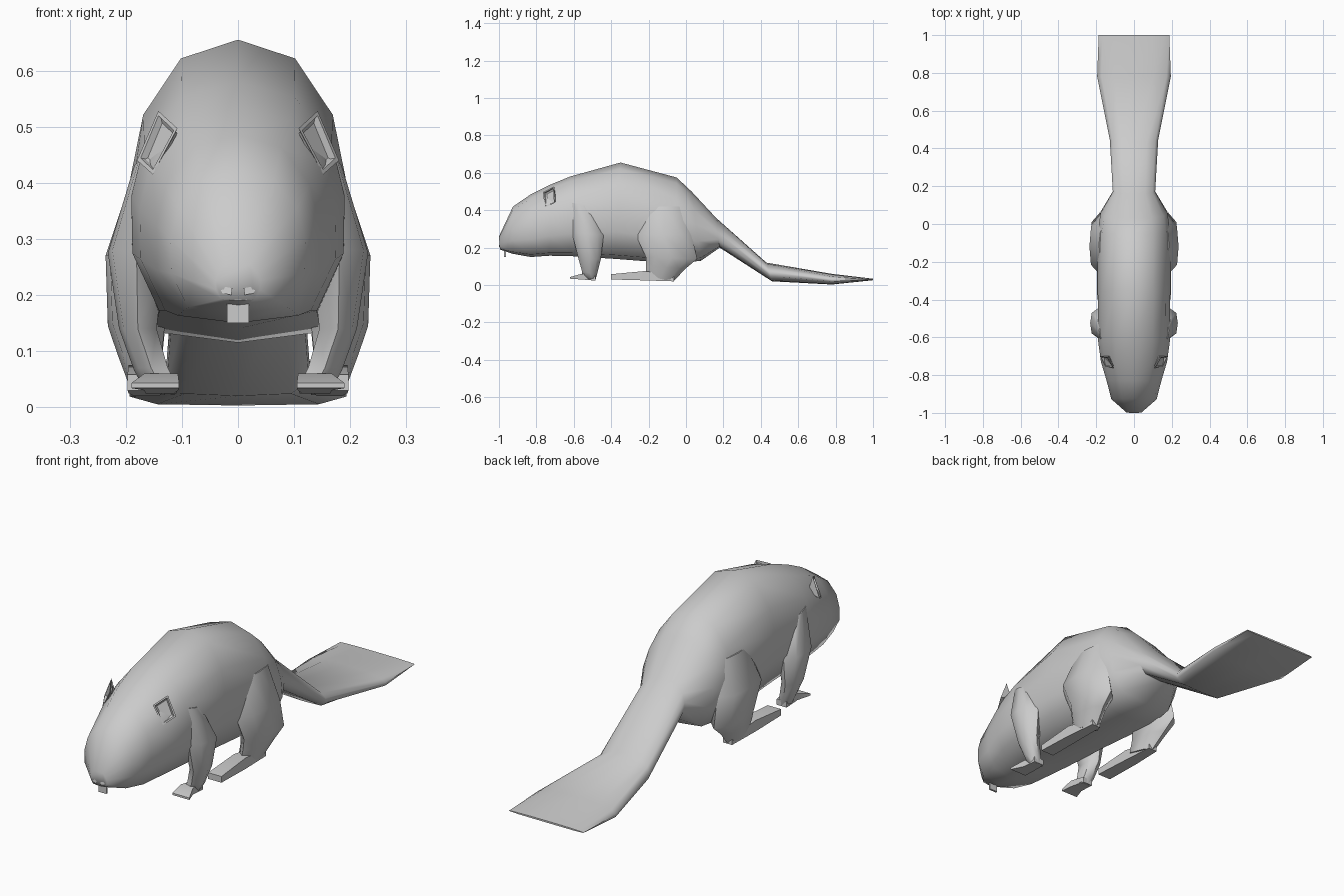
import bpy, bmesh, math
from mathutils import Vector

if "Cube" in bpy.data.objects:
    bpy.data.objects.remove(bpy.data.objects["Cube"])

grey = bpy.data.materials.new("fur grey")
grey.diffuse_color = (0.6, 0.6, 0.6, 1)
grey.use_nodes = True
grey.node_tree.nodes["Principled BSDF"].inputs["Base Color"].default_value = grey.diffuse_color


def finish(name, bm, angle=60):
    bmesh.ops.recalc_face_normals(bm, faces=bm.faces)
    me = bpy.data.meshes.new(name)
    bm.to_mesh(me)
    bm.free()
    me.materials.append(grey)
    ob = bpy.data.objects.new(name, me)
    bpy.context.collection.objects.link(ob)
    bpy.ops.object.select_all(action='DESELECT')
    ob.select_set(True)
    bpy.context.view_layer.objects.active = ob
    bpy.ops.object.shade_smooth_by_angle(angle=math.radians(angle))
    return ob


def loft(name, rings, angle=60):
    """Skin a list of equal-length point rings and cap both ends."""
    bm = bmesh.new()
    rows = [[bm.verts.new(p) for p in r] for r in rings]
    n = len(rows[0])
    for a, b in zip(rows, rows[1:]):
        for i in range(n):
            j = (i + 1) % n
            bm.faces.new((a[i], a[j], b[j], b[i]))
    bm.faces.new(rows[0])
    bm.faces.new(rows[-1])
    return finish(name, bm, angle)


# Body and tail: half cross-section as (width share, height share)
HALF = [(0, 1), (.53, .935), (.88, .74), (1, .52), (.99, .28), (.74, .04), (0, 0)]
SECTION = HALF + [(-x, z) for x, z in HALF[-2:0:-1]]
# (top y, top z, bottom y, bottom z, half width)
STATIONS = [
    (-1.0, .26, -.995, .19, .04),
    (-.925, .42, -.93, .168, .12),
    (-.83, .485, -.83, .15, .145),
    (-.73, .535, -.73, .157, .175),
    (-.62, .58, -.62, .155, .19),
    (-.35, .655, -.38, .14, .192),
    (-.05, .575, -.05, .115, .192),
    (.03, .50, .08, .13, .178),
    (.16, .36, .18, .20, .112),
    (.43, .12, .46, .02, .128),
    (.78, .06, .78, .003, .195),
    (1.0, .034, 1.0, .026, .187),
]
rings = []
for ty, tz, by, bz, w in STATIONS:
    rings.append([(w * x, by + (ty - by) * s, bz + (tz - bz) * s) for x, s in SECTION])
loft("body_and_tail", rings)


def leg(name, sections, side):
    """Sections: (z front, z back, inner x, outer x, front y, back y)."""
    out = []
    for zf, zb, x0, x1, y0, y1 in sections:
        xm, ym, zm = (x0 + x1) / 2, (y0 + y1) / 2, (zf + zb) / 2
        q = .3 * (y1 - y0)
        pts = [(xm, y0, zf), (x1 - .008, y0 + q * .6, zf), (x1, ym, zm),
               (x1 - .008, y1 - q * .6, zb), (xm, y1, zb), (x0, y1 - q * .6, zb),
               (x0, ym, zm), (x0, y0 + q * .6, zf)]
        out.append([(side * x, y, z) for x, y, z in pts])
    loft(name, out)


def foot(name, heel_y, mid_y, toe_y, heel, mid, toe, side):
    """Boxy foot; heel, mid and toe are (inner x, outer x, bottom z, top z)."""
    out = []
    for y, (x0, x1, z0, z1) in ((heel_y, heel), (mid_y, mid), (toe_y, toe)):
        out.append([(side * x, y, z) for x, z in
                    ((x0, z0), (x1, z0), (x1, z1), (x0, z1))])
    loft(name, out, 40)


FORE = [
    (.44, .42, .12, .185, -.63, -.50),
    (.28, .27, .13, .232, -.61, -.44),
    (.14, .14, .145, .212, -.575, -.455),
    (.07, .06, .125, .185, -.555, -.475),
    (.04, .024, .11, .167, -.555, -.485),
]
HIND = [
    (.42, .42, .10, .186, -.22, .0),
    (.27, .27, .12, .236, -.27, .03),
    (.15, .14, .13, .232, -.215, .06),
    (.10, .09, .135, .215, -.215, -.0),
    (.045, .022, .13, .192, -.21, -.065),
]

for side, tag in ((1, "left"), (-1, "right")):
    leg("front_leg_" + tag, FORE, side)
    foot("front_foot_" + tag, -.485, -.56, -.62,
         (.115, .165, .024, .05), (.107, .167, .03, .06), (.105, .19, .034, .043), side)
    leg("hind_leg_" + tag, HIND, side)
    foot("hind_foot_" + tag, -.065, -.22, -.40,
         (.14, .185, .02, .05), (.135, .195, .025, .075), (.13, .197, .03, .058), side)

    # Ear: four-cornered cup with a sunken opening
    bm = bmesh.new()
    rim = [bm.verts.new((side * x, y, z)) for x, y, z in
           ((.142, -.705, .528), (.108, -.765, .497), (.152, -.755, .415), (.18, -.70, .44))]
    root = bm.verts.new((side * .125, -.695, .46))
    face = bm.faces.new(rim)
    for i in range(4):
        bm.faces.new((rim[i], rim[(i + 1) % 4], root))
    bmesh.ops.recalc_face_normals(bm, faces=bm.faces)
    bmesh.ops.inset_individual(bm, faces=[face], thickness=.01, depth=0)
    bmesh.ops.inset_individual(bm, faces=[face], thickness=.004, depth=-.012)
    finish("ear_" + tag, bm, 30)

    # Nostril: small sunken patch on the muzzle
    bm = bmesh.new()
    face = bm.faces.new([bm.verts.new((side * x, y, z)) for x, y, z in
                         ((.012, -1.0, .2), (.028, -.998, .203),
                          (.034, -.994, .217), (.01, -1.0, .212))])
    bmesh.ops.inset_individual(bm, faces=[face], thickness=.003, depth=-.003)
    finish("nostril_" + tag, bm, 30)

# Front teeth: one thin plate under the muzzle
loft("front_teeth", [[(x, y, z) for x, y in ((-.02, -.972), (.02, -.972), (.02, -.963), (-.02, -.963))]
                     for z in (.15, .195)], 30)
